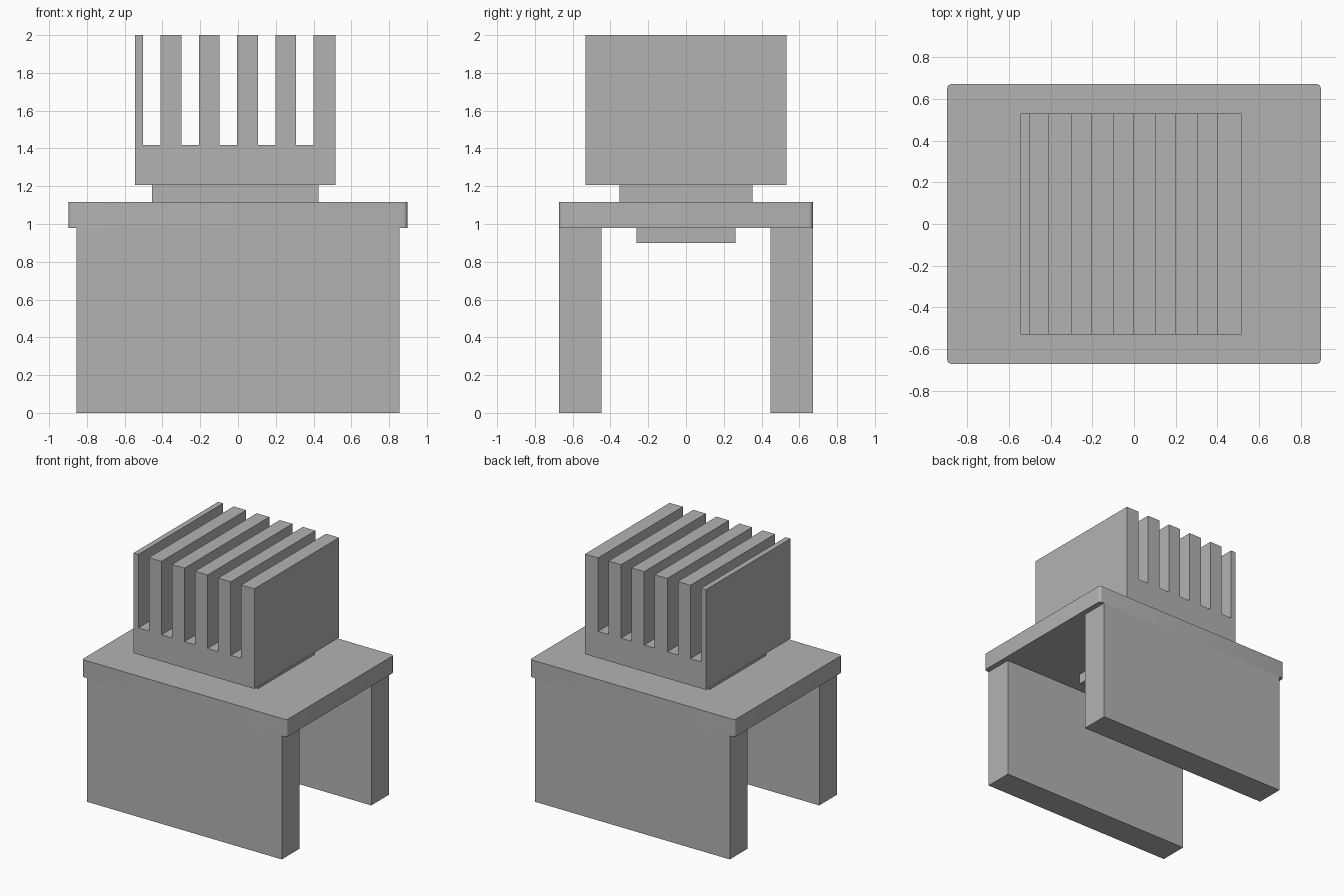
import bpy
import bmesh

cube = bpy.data.objects.get("Cube")
if cube:
    bpy.data.objects.remove(cube, do_unlink=True)

grey = bpy.data.materials.new("plain grey")
grey.use_nodes = True
grey.diffuse_color = (0.45, 0.45, 0.45, 1)
grey.node_tree.nodes["Principled BSDF"].inputs["Base Color"].default_value = grey.diffuse_color


def finish(name, bm):
    bmesh.ops.recalc_face_normals(bm, faces=bm.faces)
    mesh = bpy.data.meshes.new(name)
    bm.to_mesh(mesh)
    bm.free()
    mesh.materials.append(grey)
    obj = bpy.data.objects.new(name, mesh)
    bpy.context.collection.objects.link(obj)
    return obj


def block(name, xs, ys, zs, corner=0):
    """Box between limits, optionally with rounded upright corners."""
    bm = bmesh.new()
    bmesh.ops.create_cube(bm, size=1)
    for v in bm.verts:
        for axis, (low, high) in enumerate((xs, ys, zs)):
            v.co[axis] = high if v.co[axis] > 0 else low
    if corner:
        upright = [e for e in bm.edges
                   if abs(e.verts[0].co.z - e.verts[1].co.z) > 0.01]
        bmesh.ops.bevel(bm, geom=upright, offset=corner, segments=5,
                        profile=0.5, affect='EDGES')
    return finish(name, bm)


# Two slab legs, front and back
for name, side in (("front_leg", -1), ("back_leg", 1)):
    block(name, (-0.855, 0.855), sorted((side * 0.448, side * 0.672)), (0, 0.98))

# Table board with small rounded corners
board = block("board", (-0.897, 0.897), (-0.672, 0.672), (0.98, 1.117), 0.022)
bpy.ops.object.select_all(action='DESELECT')
board.select_set(True)
bpy.context.view_layer.objects.active = board
bpy.ops.object.shade_smooth_by_angle()

# Plates below and above the board
block("lower_plate", (-0.34, 0.31), (-0.263, 0.263), (0.9, 0.98))
block("upper_plate", (-0.455, 0.425), (-0.353, 0.353), (1.117, 1.207))

# Finned block: comb profile pushed through in depth
left, right, base, floor, top = -0.545, 0.515, 1.207, 1.418, 2.0
profile = [(left, base), (left, top)]
for i in range(5):
    a = -0.502 + 0.2025 * i
    b = a + 0.092
    profile += [(a, top), (a, floor), (b, floor), (b, top)]
profile += [(right, top), (right, base)]

bm = bmesh.new()
comb = bm.faces.new([bm.verts.new((x, -0.531, z)) for x, z in profile])
extruded = bmesh.ops.extrude_face_region(bm, geom=[comb], use_keep_orig=True)
moved = [g for g in extruded["geom"] if isinstance(g, bmesh.types.BMVert)]
bmesh.ops.translate(bm, verts=moved, vec=(0, 1.062, 0))
finish("finned_block", bm)
